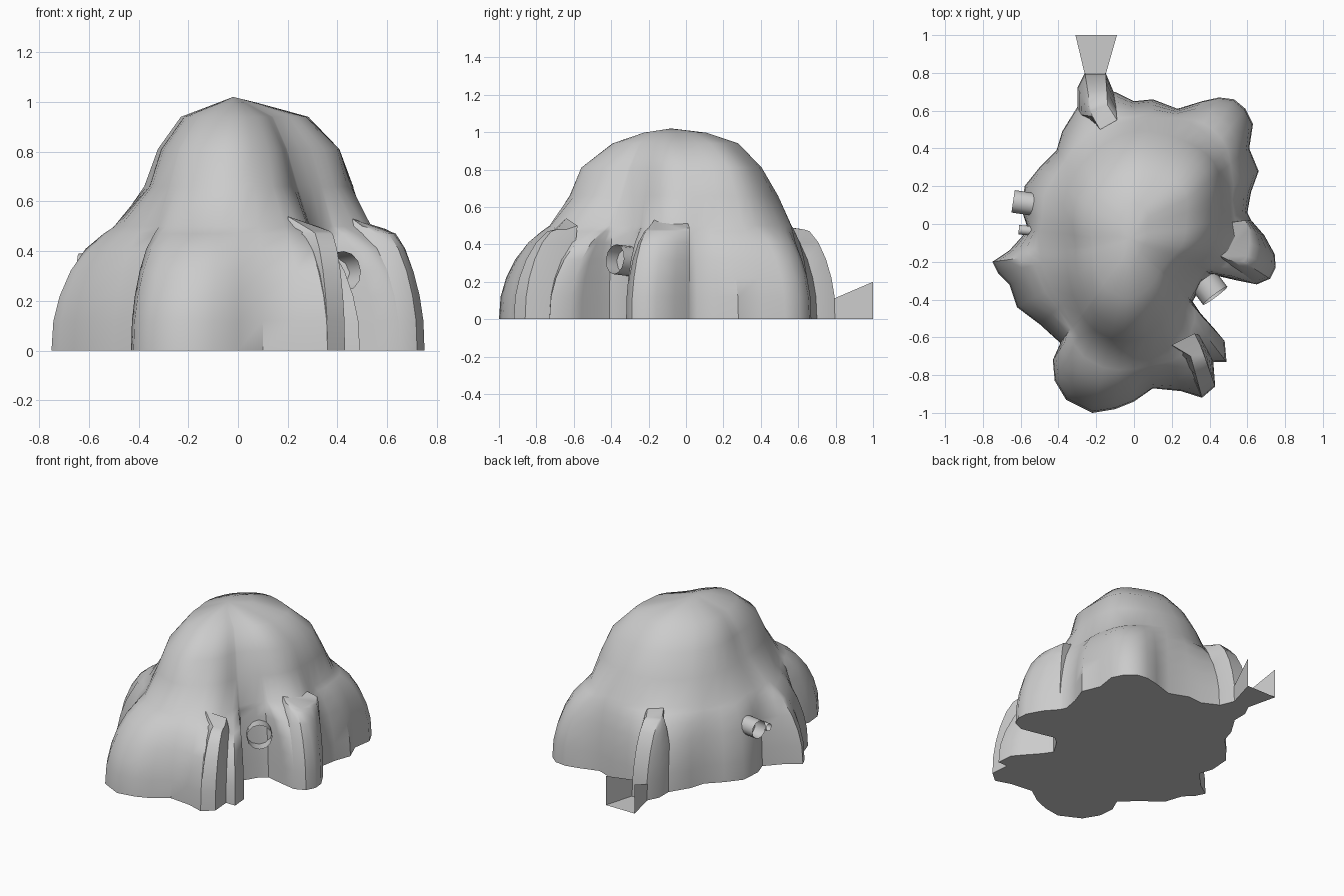
import bpy, bmesh, math
from mathutils import Vector

if "Cube" in bpy.data.objects:
    bpy.data.objects.remove(bpy.data.objects["Cube"])

CX, CY = 0.0, -0.1   # axis of the dome
WALL = [(0, 0), (.12, .03), (.22, .13), (.32, .3), (.41, .54), (.47, .82)]  # height, inward lean

def make(name, verts, faces, smooth=True):
    me = bpy.data.meshes.new(name)
    me.from_pydata(verts, [], faces)
    bm = bmesh.new()
    bm.from_mesh(me)
    bmesh.ops.recalc_face_normals(bm, faces=bm.faces)
    bm.to_mesh(me)
    bm.free()
    ob = bpy.data.objects.new(name, me)
    bpy.context.collection.objects.link(ob)
    if smooth:
        bpy.ops.object.select_all(action='DESELECT')
        ob.select_set(True)
        bpy.context.view_layer.objects.active = ob
        bpy.ops.object.shade_smooth_by_angle(angle=math.radians(40))
    return ob

def ring_faces(n, rings):
    return [(k * n + i, k * n + (i + 1) % n, k * n + n + (i + 1) % n, k * n + n + i)
            for k in range(rings - 1) for i in range(n)]

# ground outline of the mound, anticlockwise from the front lobe
base = [(-.22, -1), (-.1, -.98), (0, -.94), (.1, -.87), (.25, -.885), (.36, -.92),
        (.43, -.86), (.42, -.73), (.49, -.73), (.48, -.62), (.43, -.56), (.35, -.47),
        (.31, -.41), (.37, -.31), (.42, -.27), (.55, -.3), (.65, -.32), (.72, -.29), (.75, -.23),
        (.745, -.16), (.69, -.06), (.62, .02), (.6, .06), (.62, .17), (.66, .28),
        (.61, .4), (.63, .53), (.59, .61), (.53, .66), (.45, .67), (.36, .65),
        (.23, .61), (.1, .66), (0, .65), (-.1, .7), (-.2, .7), (-.3, .62), (-.38, .49),
        (-.41, .39), (-.5, .3), (-.58, .2), (-.59, .06), (-.56, -.03), (-.66, -.14),
        (-.75, -.2), (-.72, -.26), (-.66, -.32), (-.62, -.44), (-.5, -.53),
        (-.39, -.63), (-.43, -.72), (-.42, -.83), (-.36, -.93)]

# dome radii every 22.5 degrees, starting at +x
dome = [
    (.50, [.53, .54, .66, .70, .65, .60, .54, .51, .50, .50, .51, .61, .63, .60, .41, .40]),
    (.66, [.43, .50, .60, .60, .59, .53, .47, .41, .36, .38, .44, .51, .52, .44, .34, .35]),
    (.81, [.39, .44, .53, .52, .50, .45, .40, .35, .31, .33, .38, .44, .46, .38, .28, .30]),
    (.94, [.26, .30, .38, .38, .38, .34, .29, .25, .22, .23, .26, .29, .29, .24, .20, .21])]

def dome_point(radii, ang):
    f = (ang % math.tau) / math.tau * 16
    i = int(f)
    t = f - i
    a, b, c, d = (radii[(i + k) % 16] for k in (-1, 0, 1, 2))
    r = b + .5 * t * (c - a + t * (2 * a - 5 * b + 4 * c - d + t * (3 * (b - c) + d - a)))
    return CX + r * math.cos(ang), CY + r * math.sin(ang)

# mound: near-vertical lobed walls that roll over into the dome
angles = [math.atan2(y - CY, x - CX) for x, y in base]
n = len(base)
verts = []
for z, t in WALL:
    for (x, y), a in zip(base, angles):
        sx, sy = dome_point(dome[0][1], a)
        verts.append((x + (sx - x) * t, y + (sy - y) * t, z))
for z, radii in dome:
    verts += [(*dome_point(radii, a), z) for a in angles]
for a in angles:
    x, y = dome_point(dome[-1][1], a)
    verts.append((x * .3 - .01, CY + (y - CY) * .5 + .02, .997))
rings = len(verts) // n
verts.append((-.02, -.08, 1.02))
faces = [tuple(range(n))[::-1]] + ring_faces(n, rings)
top = (rings - 1) * n
faces += [(top + i, top + (i + 1) % n, len(verts) - 1) for i in range(n)]
make("mound", verts, faces)

# flat-topped pillars merging into the walls: foot outline rolls in to a top outline
def pillar(name, foot, head):
    m = len(foot)
    vs = [(x + (h[0] - x) * t, y + (h[1] - y) * t, z)
          for z, t in WALL for (x, y), h in zip(foot, head)]
    vs += head
    k = len(WALL) + 1
    fs = ring_faces(m, k) + [tuple(range(m))[::-1], tuple(range((k - 1) * m, k * m))]
    make(name, vs, fs)

pillar("right_pillar",
       [(.42, .01), (.62, .02), (.69, -.06), (.745, -.16), (.75, -.23), (.72, -.29),
        (.65, -.32), (.55, -.3), (.42, -.26)],
       [(.46, 0, .53), (.59, .02, .49), (.61, -.03, .48), (.61, -.1, .48), (.6, -.17, .48),
        (.58, -.2, .48), (.54, -.2, .49), (.5, -.19, .5), (.46, -.17, .53)])
pillar("front_right_pillar",
       [(.36, -.92), (.43, -.86), (.42, -.73), (.38, -.6), (.22, -.7)],
       [(.3, -.7, .48), (.37, -.69, .48), (.35, -.64, .48), (.32, -.58, .5), (.2, -.64, .54)])

# buttress on the back wall
pillar("back_buttress",
       [(-.26, .8), (-.3, .72), (-.3, .58), (-.12, .5), (-.1, .68), (-.15, .8)],
       [(-.23, .61, .48), (-.23, .6, .48), (-.22, .57, .49), (-.18, .5, .5),
        (-.09, .55, .49), (-.14, .63, .48)])

# flared open spout at the foot of the buttress: floor and two walls
make("spout",
     [(-.26, .79, 0), (-.15, .79, 0), (-.09, 1, 0), (-.31, 1, 0),
      (-.26, .79, .11), (-.15, .79, .11), (-.09, 1, .2), (-.31, 1, .2)],
     [(0, 1, 2, 3), (0, 3, 7, 4), (1, 2, 6, 5)], False)

# short open pipes sticking out of the walls
def pipe(name, end, direction, radius, length, sides=12):
    d = Vector(direction).normalized()
    side = d.cross(Vector((0, 0, 1))).normalized()
    up = side.cross(d)
    vs = []
    for dist in (0, -length):
        for i in range(sides):
            a = math.tau * i / sides
            vs.append(Vector(end) + d * dist + (side * math.cos(a) + up * math.sin(a)) * radius)
    make(name, vs, ring_faces(sides, 2))

pipe("right_pipe", (.43, -.38, .32), (.6, -.8, .1), .08, .1)
pipe("left_pipe", (-.64, .12, .33), (-1, .15, 0), .06, .13)
pipe("small_left_pipe", (-.61, -.03, .28), (-1, .1, 0), .025, .12)
